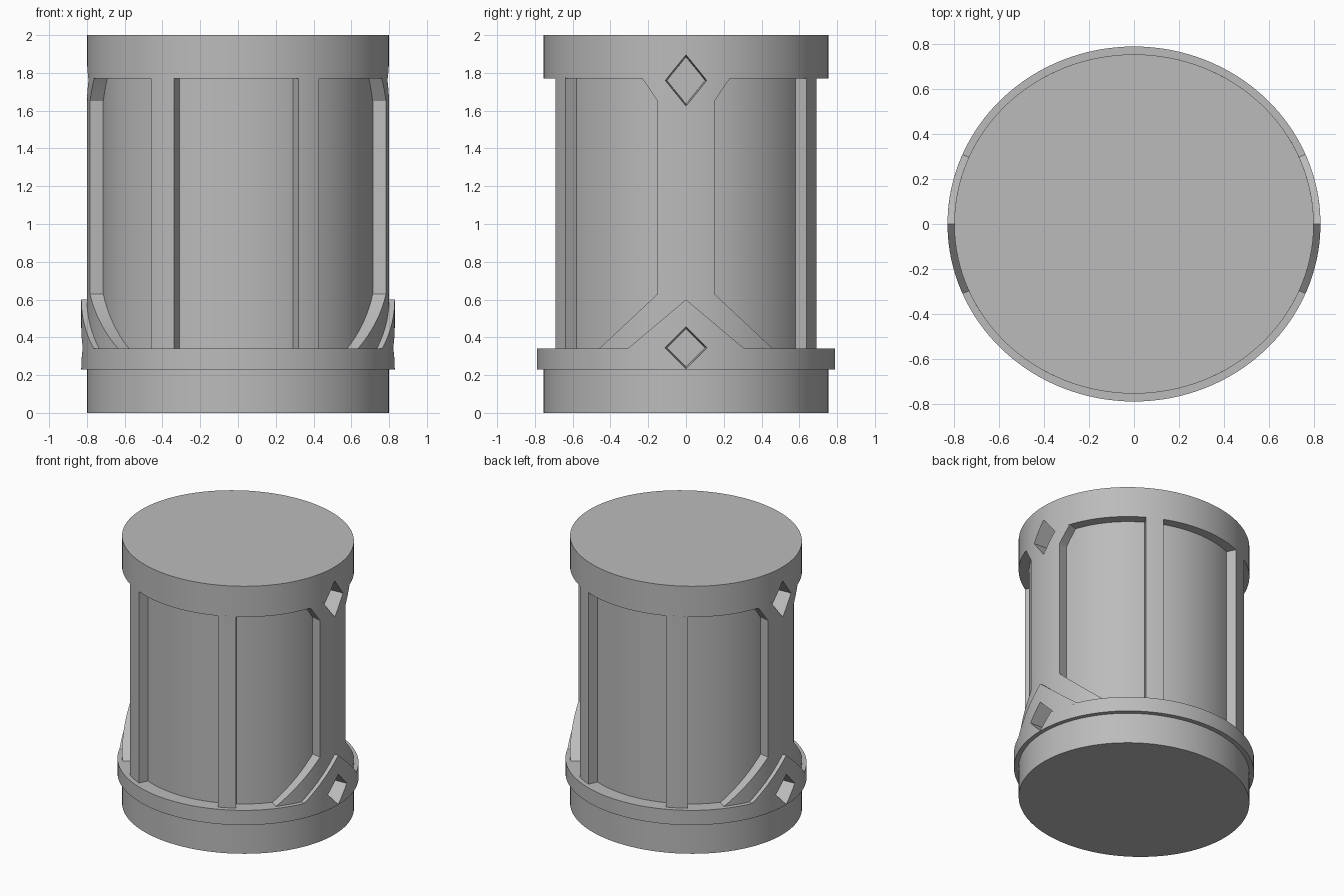
import bpy, bmesh, math
from mathutils import Matrix

cube = bpy.data.objects.get("Cube")
if cube:
    bpy.data.objects.remove(cube, do_unlink=True)

RX, RY = 0.8, 0.755          # radii of the slightly oval drum
CORE = 0.91                  # recessed wall, as a share of the radii

grey = bpy.data.materials.new("plain grey")
grey.use_nodes = True
COLOUR = (0.5, 0.5, 0.5, 1)
grey.diffuse_color = COLOUR
grey.node_tree.nodes["Principled BSDF"].inputs["Base Color"].default_value = COLOUR


def finish(name, bm):
    bmesh.ops.recalc_face_normals(bm, faces=bm.faces)
    mesh = bpy.data.meshes.new(name)
    bm.to_mesh(mesh)
    bm.free()
    mesh.materials.append(grey)
    obj = bpy.data.objects.new(name, mesh)
    bpy.context.collection.objects.link(obj)
    return obj


def drum(name, z0, z1, rx, ry):
    bm = bmesh.new()
    place = Matrix.Translation((0, 0, (z0 + z1) / 2)) @ Matrix.Diagonal((rx, ry, 1, 1))
    bmesh.ops.create_cone(bm, cap_ends=True, segments=128, radius1=1, radius2=1,
                          depth=z1 - z0, matrix=place)
    return finish(name, bm)


def wrapped(name, rows, rx, ry, inner, cols=16):
    """Solid plate wrapped on the oval; rows are (height, start angle, end angle)."""
    bm = bmesh.new()
    loops = []
    for z, a0, a1 in rows:
        angles = [a0 + (a1 - a0) * i / cols for i in range(cols + 1)]
        ring = [(1, a) for a in angles] + [(inner, a) for a in reversed(angles)]
        loops.append([bm.verts.new((s * rx * math.cos(a), s * ry * math.sin(a), z))
                      for s, a in ring])
    n = len(loops[0])
    for low, high in zip(loops, loops[1:]):
        for i in range(n):
            j = (i + 1) % n
            bm.faces.new((low[i], low[j], high[j], high[i]))
    for loop in (loops[0], loops[-1]):
        for i in range(cols):
            bm.faces.new((loop[i], loop[i + 1], loop[n - 2 - i], loop[n - 1 - i]))
    bmesh.ops.remove_doubles(bm, verts=bm.verts, dist=0.0001)
    return finish(name, bm)


def outline(points, ry, centre, steps=8):
    """Turn (height, half width) corners into evenly split rows of angles."""
    rows = []
    for k, ((z0, w0), (z1, w1)) in enumerate(zip(points, points[1:])):
        for i in range(0 if k == 0 else 1, steps + 1):
            t = i / steps
            a = math.asin((w0 + (w1 - w0) * t) / ry)
            rows.append((z0 + (z1 - z0) * t, centre - a, centre + a))
    return rows


# Stacked drums
core = drum("recessed_wall", 0.2, 1.8, RX * CORE, RY * CORE)
cap = drum("top_cap", 1.77, 2.0, RX, RY)
base = drum("base", 0.0, 0.23, RX, RY)
band = drum("lower_band", 0.23, 0.34, 0.83, 0.79)
parts = [core, cap, base, band]
pierced = [core, cap, band]

# Side posts with flared ends, and the pointed plates at their feet
POST = [(0.335, 0.465), (0.63, 0.15), (1.65, 0.15), (1.775, 0.235)]
PEAK = [(0.335, 0.315), (0.6, 0.0)]
for side, centre in (("left", 0.0), ("right", math.pi)):
    post = wrapped(side + "_post", outline(POST, RY, centre), RX, RY, 0.89)
    peak = wrapped(side + "_pointed_plate", outline(PEAK, 0.79, centre), 0.83, 0.79, 0.92)
    parts += [post, peak]
    pierced += [post, peak]

# Narrow upright ribs, two in front and two behind
RIBS = [("front_left_rib", -1, 0.32, 0.43), ("front_right_rib", -1, -0.46, -0.34),
        ("back_left_rib", 1, 0.32, 0.43), ("back_right_rib", 1, -0.45, -0.32)]
for name, sign, x0, x1 in RIBS:
    a0, a1 = (sign * math.acos(x / RX) for x in (x0, x1))
    parts.append(wrapped(name, [(0.335, a0, a1), (1.775, a0, a1)], RX, RY, 0.89, cols=6))

# Diamond sockets cut into both sides
cutters = []
for side in (1, -1):
    for z, half in ((1.76, 0.135), (0.345, 0.11)):
        bm = bmesh.new()
        bmesh.ops.create_cone(bm, cap_ends=True, segments=4, radius1=0.92, radius2=1.06,
                              depth=0.24)
        bmesh.ops.scale(bm, verts=bm.verts, vec=(half, 0.11, 1))
        turn = Matrix.Rotation(side * math.pi / 2, 4, "Y")
        bm.transform(Matrix.Translation((side * 0.78, 0, z)) @ turn)
        cutter = finish("socket_cutter", bm)
        cutter.hide_render = True
        cutters.append(cutter)

for obj in pierced:
    bpy.context.view_layer.objects.active = obj
    for cutter in cutters:
        mod = obj.modifiers.new("socket", "BOOLEAN")
        mod.operation = "DIFFERENCE"
        mod.solver = "EXACT"
        mod.object = cutter
        bpy.ops.object.modifier_apply(modifier=mod.name)
for cutter in cutters:
    bpy.data.objects.remove(cutter, do_unlink=True)

# Smooth curved walls, crisp corners
bpy.ops.object.select_all(action="DESELECT")
for obj in parts:
    obj.select_set(True)
bpy.context.view_layer.objects.active = core
bpy.ops.object.shade_smooth_by_angle(angle=math.radians(25))
